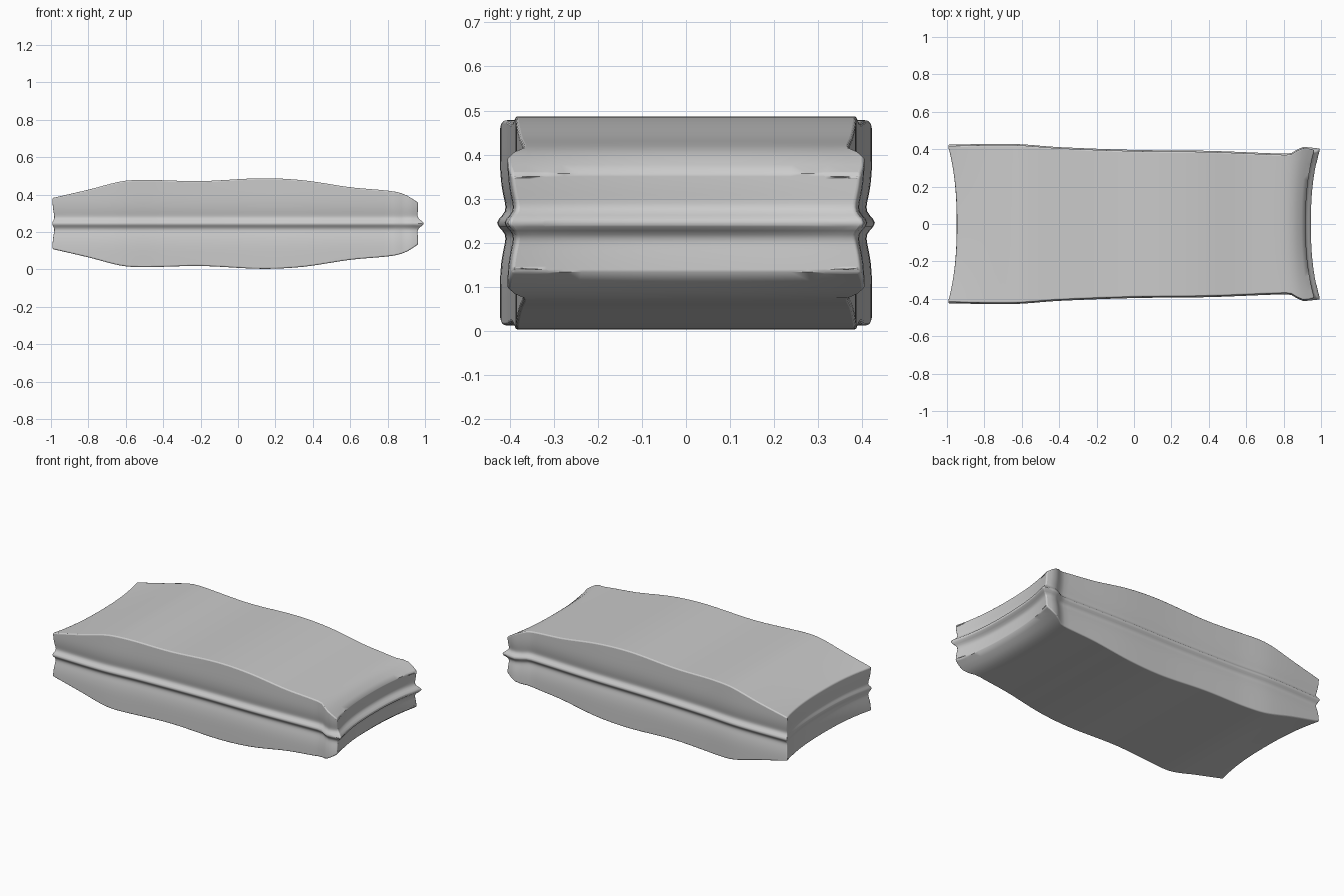
import bpy, bmesh
from math import exp

cube = bpy.data.objects.get("Cube")
if cube:
    bpy.data.objects.remove(cube)

MID = 0.245          # height of the side seam
NX, NY, NZ = 64, 20, 28

# Half height and half width along the length
HEIGHT = [(-1, .135), (-.8, .181), (-.62, .226), (-.5, .233), (-.2, .227), (.13, .242),
          (.35, .231), (.6, .194), (.83, .172), (.9, .152), (.965, .112)]
WIDTH = [(-1, .418), (-.65, .422), (-.4, .405), (0, .39), (.4, .385), (.8, .37),
         (.84, .373), (.89, .402), (.92, .406), (.965, .397)]


def curve(points, x):
    """Smooth Hermite interpolation through the points."""
    x = min(max(x, points[0][0]), points[-1][0])
    n = len(points)
    i = next(k for k in range(n - 1) if x <= points[k + 1][0])

    def slope(k):
        a, b = points[max(k - 1, 0)], points[min(k + 1, n - 1)]
        return (b[1] - a[1]) / (b[0] - a[0])
    (xa, ya), (xb, yb) = points[i], points[i + 1]
    d = xb - xa
    t = (x - xa) / d
    return (ya * (1 + 2 * t) * (1 - t) ** 2 + yb * t * t * (3 - 2 * t)
            + d * (slope(i) * t * (1 - t) ** 2 + slope(i + 1) * t * t * (t - 1)))


def hump(d, width):
    return exp(-(d / width) ** 2)


def place(i, j, k):
    """Map a lattice point of a box to the puffed packet."""
    x = -.995 + 1.96 * i / NX
    v = 2 * j / NY - 1
    t = 2 * k / NZ - 1
    h = curve(HEIGHT, x)
    # Rows crowd around the seam, then spread to the top and bottom edges
    s = abs(t)
    d = .075 * s / .6 if s < .6 else .075 + (h - .075) * (s - .6) / .4
    # Sides: broad groove with a raised bead
    y = v * (curve(WIDTH, x) - .018 * hump(d, .07) + .024 * hump(d, .02))
    # Ends: bowed inward in plan, with the bead carried across
    bow = .047 * (1 - abs(v) ** 2.4)
    if x < 0:
        x += bow * max(0, (-x - .6) / .395) ** 2
        if i == 0:
            x += .014 * hump(d, .075) - .014 * hump(d, .02)
    else:
        x -= bow * max(0, (x - .7) / .265) ** 1.5
        if i == NX:
            x += .036 * hump(d, .022) - .006 * hump(d, .06)
    return x, y, MID + (d if t > 0 else -d)


# Packet shell: the surface of a subdivided box, reshaped
bm = bmesh.new()
verts = {}


def vert(key):
    if key not in verts:
        verts[key] = bm.verts.new(place(*key))
    return verts[key]


SIZE = (NX, NY, NZ)
for axis in range(3):
    a, b = (axis + 1) % 3, (axis + 2) % 3
    for level in (0, SIZE[axis]):
        for p in range(SIZE[a]):
            for q in range(SIZE[b]):
                ring = []
                for dp, dq in ((0, 0), (1, 0), (1, 1), (0, 1)):
                    key = [0, 0, 0]
                    key[axis], key[a], key[b] = level, p + dp, q + dq
                    ring.append(vert(tuple(key)))
                bm.faces.new(ring if level else ring[::-1])
mesh = bpy.data.meshes.new("packet")
bm.to_mesh(mesh)
bm.free()
packet = bpy.data.objects.new("packet", mesh)
bpy.context.collection.objects.link(packet)

# Plain grey wrapper
grey = bpy.data.materials.new("wrapper grey")
grey.use_nodes = True
colour = (.6, .6, .6, 1)
grey.diffuse_color = colour
grey.node_tree.nodes["Principled BSDF"].inputs["Base Color"].default_value = colour
mesh.materials.append(grey)

# Softly rounded rims and smooth faces
bpy.context.view_layer.objects.active = packet
packet.select_set(True)
bpy.ops.object.shade_smooth_by_angle(angle=.9)
bevel = packet.modifiers.new("rim", "BEVEL")
bevel.width = .007
bevel.segments = 3
bevel.limit_method = 'ANGLE'
bevel.angle_limit = .95
bevel.use_clamp_overlap = False
